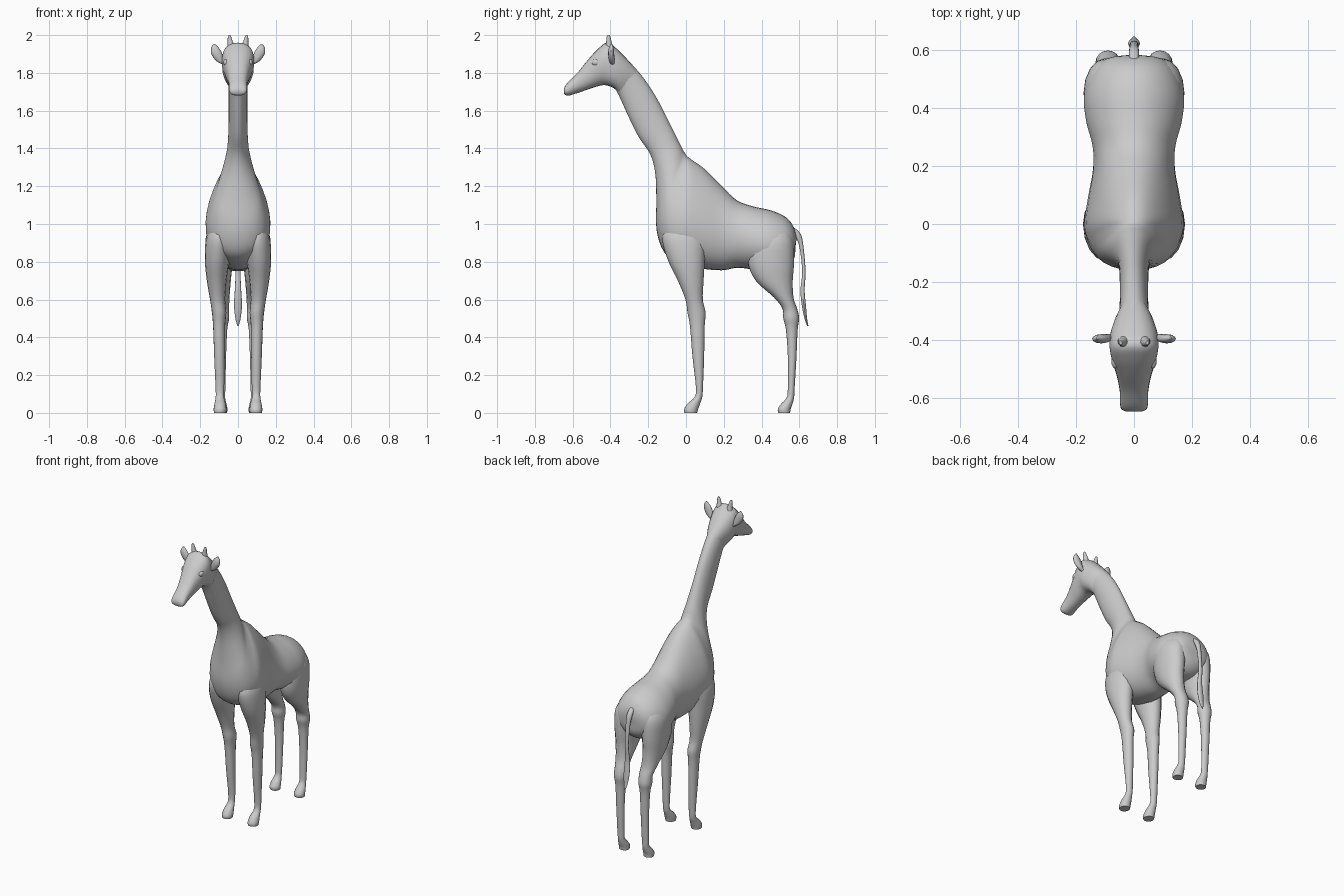
import bpy, bmesh, math
from mathutils import Vector as V


def spline(rows, steps):
    """Catmull-Rom interpolation through rows of numbers."""
    out = []
    for i in range(len(rows) - 1):
        a, b, c, d = (rows[max(0, min(len(rows) - 1, i + k))] for k in (-1, 0, 1, 2))
        for s in range(steps):
            t = s / steps
            out.append([0.5 * (2 * q + (r - p) * t + (2 * p - 5 * q + 4 * r - u) * t * t
                               + (3 * q - p - 3 * r + u) * t ** 3)
                        for p, q, r, u in zip(a, b, c, d)])
    return out + [list(rows[-1])]


def loft(name, rings, segs=24, steps=4, power=1.0, mirror=False):
    """Skin rings of (centre, side axis, up axis, egg), egg narrows the upper half."""
    rows = [(*c, *u, *v, e) for c, u, v, e in rings]
    bm = bmesh.new()
    loops = []
    for r in spline(rows, steps):
        c, u, v, e = V(r[0:3]), V(r[3:6]), V(r[6:9]), r[9]
        loop = []
        for k in range(segs):
            a = 2 * math.pi * k / segs
            ca, sa = math.cos(a), math.sin(a)
            x = math.copysign(abs(ca) ** power, ca)
            y = math.copysign(abs(sa) ** power, sa)
            loop.append(bm.verts.new(c + u * x * (1 - e * y) + v * y))
        loops.append(loop)
    for p, q in zip(loops, loops[1:]):
        for k in range(segs):
            n = (k + 1) % segs
            bm.faces.new((p[k], p[n], q[n], q[k]))
    bm.faces.new(loops[0])
    bm.faces.new(loops[-1])
    bmesh.ops.recalc_face_normals(bm, faces=bm.faces)
    me = bpy.data.meshes.new(name)
    bm.to_mesh(me)
    bm.free()
    ob = bpy.data.objects.new(name, me)
    bpy.context.collection.objects.link(ob)
    if mirror:
        ob.modifiers.new("Mirror", 'MIRROR').use_mirror_merge = False
    bpy.ops.object.select_all(action='DESELECT')
    ob.select_set(True)
    bpy.context.view_layer.objects.active = ob
    bpy.ops.object.shade_smooth_by_angle(angle=math.radians(50))
    return ob


def spine(rows):
    """Rings from side profile rows: top y, z, bottom y, z, half width, egg."""
    return [(V((0, (a + c) / 2, (b + d) / 2)), V((w, 0, 0)),
             V((0, (a - c) / 2, (b - d) / 2)), e) for a, b, c, d, w, e in rows]


def flat(rows):
    """Horizontal rings: x, y, z, half width x, half depth y."""
    return [(V((x, y, z)), V((rx, 0, 0)), V((0, ry, 0)), 0) for x, y, z, rx, ry in rows]


# Body and neck, rump to throat
loft("body_and_neck", spine([
    (.585, .92, .58, .88, .02, 0),
    (.572, .98, .57, .81, .095, 0),
    (.53, 1.035, .52, .76, .145, .05),
    (.45, 1.072, .44, .75, .172, .1),
    (.36, 1.092, .35, .76, .165, .1),
    (.27, 1.125, .27, .768, .143, .1),
    (.19, 1.20, .19, .755, .14, .15),
    (.10, 1.29, .08, .765, .155, .25),
    (.03, 1.34, -.03, .795, .165, .3),
    (.005, 1.36, -.115, .85, .145, .35),
    (-.005, 1.375, -.156, .97, .118, .35),
    (-.012, 1.385, -.157, 1.13, .092, .25),
    (-.022, 1.405, -.163, 1.27, .07, .1),
    (-.045, 1.45, -.19, 1.37, .056, 0),
    (-.10, 1.56, -.25, 1.46, .05, 0),
    (-.16, 1.675, -.31, 1.58, .049, 0),
    (-.23, 1.78, -.355, 1.68, .05, 0),
    (-.30, 1.86, -.39, 1.74, .055, 0)]), segs=32)

# Head, nape to muzzle
loft("head", spine([
    (-.25, 1.80, -.355, 1.69, .045, 0),
    (-.30, 1.86, -.37, 1.71, .066, 0),
    (-.36, 1.922, -.40, 1.728, .082, 0),
    (-.415, 1.96, -.44, 1.735, .084, -.1),
    (-.465, 1.928, -.49, 1.722, .074, -.1),
    (-.52, 1.868, -.54, 1.705, .058, -.05),
    (-.575, 1.80, -.585, 1.69, .049, 0),
    (-.625, 1.75, -.62, 1.68, .048, 0),
    (-.642, 1.727, -.637, 1.682, .043, 0),
    (-.647, 1.712, -.645, 1.69, .03, 0)]), power=.85)

# Legs, shoulder or hip down to hoof
loft("front_legs", flat([
    (.09, .0, 1.02, .03, .06),
    (.10, -.01, .94, .066, .115),
    (.11, .0, .82, .066, .10),
    (.113, .025, .70, .052, .068),
    (.108, .043, .60, .04, .046),
    (.10, .056, .53, .038, .048),
    (.10, .06, .46, .032, .039),
    (.098, .065, .30, .028, .031),
    (.096, .071, .14, .023, .019),
    (.096, .066, .085, .022, .02),
    (.095, .042, .05, .029, .033),
    (.095, .027, .02, .034, .037),
    (.095, .025, .0, .032, .034)]), segs=16, mirror=True)
loft("rear_legs", flat([
    (.08, .46, 1.0, .03, .06),
    (.095, .455, .92, .073, .11),
    (.10, .45, .80, .072, .122),
    (.10, .467, .70, .062, .098),
    (.095, .518, .61, .05, .051),
    (.09, .55, .55, .043, .039),
    (.09, .557, .50, .043, .042),
    (.09, .56, .44, .033, .031),
    (.09, .562, .30, .027, .023),
    (.09, .557, .13, .023, .018),
    (.09, .552, .08, .022, .02),
    (.09, .532, .045, .03, .031),
    (.09, .52, .02, .034, .034),
    (.09, .52, .0, .032, .031)]), segs=16, mirror=True)

# Tail with tuft
loft("tail", flat([
    (0, .56, .98, .014, .014),
    (0, .59, .945, .018, .018),
    (0, .611, .88, .015, .011),
    (0, .624, .75, .013, .009),
    (0, .617, .65, .017, .011),
    (0, .624, .57, .021, .011),
    (0, .634, .50, .014, .007),
    (0, .645, .46, .003, .003)]), segs=12, mirror=False)

# Ears, flattened leaves pointing out and up
loft("ears", flat([
    (.072, -.39, 1.845, .012, .010),
    (.095, -.393, 1.865, .022, .014),
    (.112, -.396, 1.90, .029, .016),
    (.121, -.396, 1.93, .022, .013),
    (.126, -.394, 1.953, .004, .004)]), segs=12, mirror=True)

# Horns
loft("horns", flat([
    (.032, -.405, 1.92, .026, .022),
    (.040, -.408, 1.96, .015, .015),
    (.045, -.41, 1.99, .009, .010),
    (.046, -.41, 2.0, .005, .006)]), segs=12, mirror=True)

# Eyes under the brow
bpy.ops.mesh.primitive_uv_sphere_add(segments=16, ring_count=10, radius=.02,
                                     location=(.064, -.475, 1.855))
eyes = bpy.context.object
eyes.name = "eyes"
eyes.scale = (.7, 1.2, .9)
bpy.ops.object.transform_apply(location=True, rotation=True, scale=True)
eyes.modifiers.new("Mirror", 'MIRROR')
bpy.ops.object.shade_smooth()
